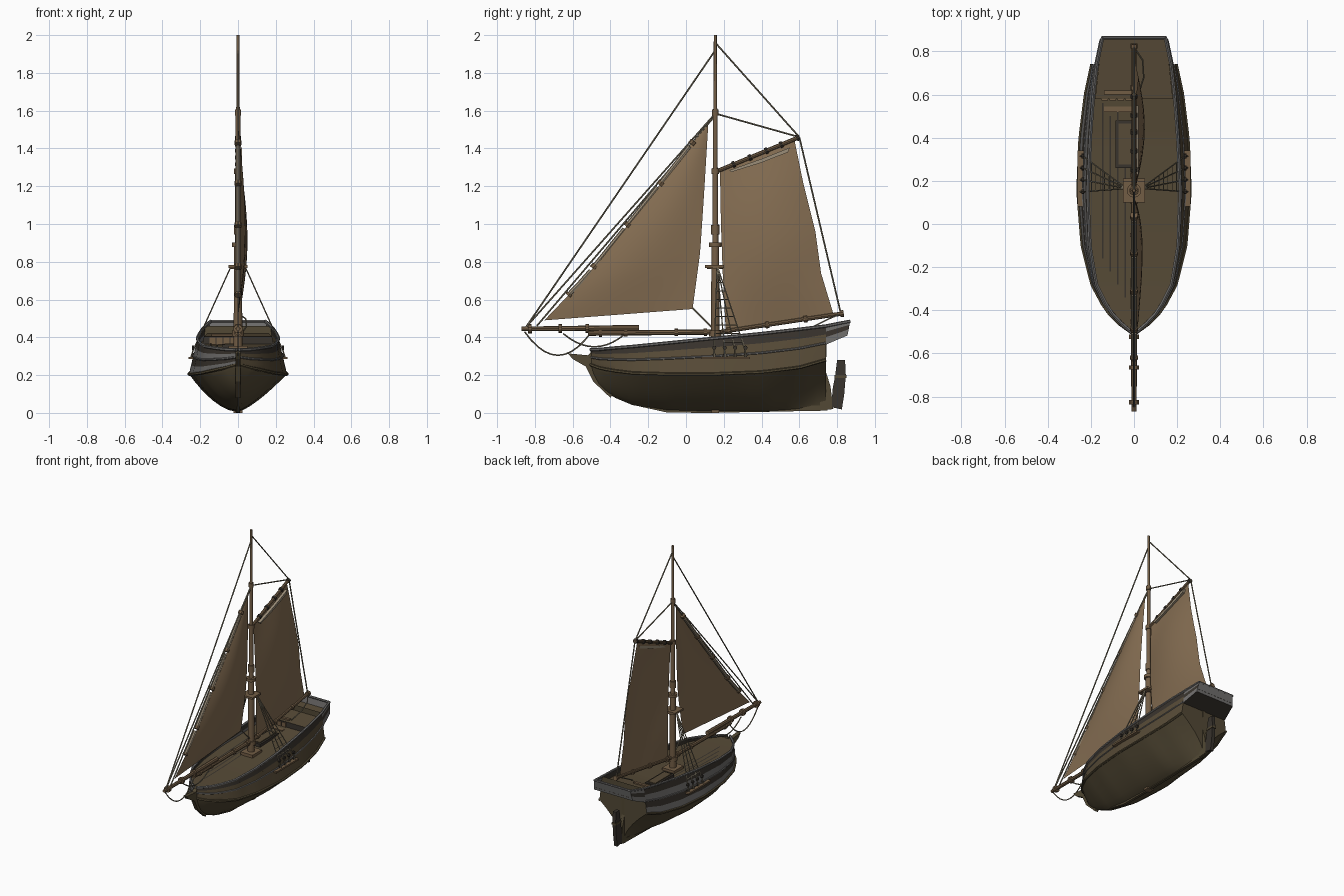
import bpy, bmesh, math
from mathutils import Vector

if "Cube" in bpy.data.objects:
    bpy.data.objects.remove(bpy.data.objects["Cube"])

def mat(name, r, g, b):
    m = bpy.data.materials.new(name)
    m.diffuse_color = (r, g, b, 1)
    m.use_nodes = True
    m.node_tree.nodes["Principled BSDF"].inputs["Base Color"].default_value = m.diffuse_color
    return m

HULL = mat("dark_olive_hull", .085, .066, .035)
DECK = mat("deck_brown", .095, .07, .038)
WOOD = mat("spar_wood", .17, .11, .06)
SAIL = mat("tan_sail", .235, .155, .085)
PALE = mat("pale_canvas", .33, .27, .19)
ROPE = mat("rope", .2, .175, .12)
GREY = mat("grey_plank", .16, .155, .15)
DARK = mat("dark_timber", .04, .033, .026)

def finish(name, bm, mats, smooth=True):
    bmesh.ops.recalc_face_normals(bm, faces=bm.faces)
    me = bpy.data.meshes.new(name)
    bm.to_mesh(me)
    bm.free()
    ob = bpy.data.objects.new(name, me)
    bpy.context.collection.objects.link(ob)
    for m in mats:
        me.materials.append(m)
    if smooth:
        bpy.ops.object.select_all(action='DESELECT')
        ob.select_set(True)
        bpy.context.view_layer.objects.active = ob
        bpy.ops.object.shade_smooth_by_angle(angle=math.radians(35))
    return ob

def loft(name, rows, mats, rule=lambda i, j: 0):
    """Skin a grid of points; rule gives the material of cell i, j."""
    bm = bmesh.new()
    g = [[bm.verts.new(p) for p in r] for r in rows]
    for i in range(len(g) - 1):
        for j in range(len(g[0]) - 1):
            f = bm.faces.new((g[i][j], g[i][j+1], g[i+1][j+1], g[i+1][j]))
            f.material_index = rule(i, j)
    return finish(name, bm, mats)

def add_tube(bm, pts, r, n):
    pts = [Vector(p) for p in pts]
    rs = r if isinstance(r, (list, tuple)) else [r] * len(pts)
    rings = []
    for i, p in enumerate(pts):
        t = (pts[min(i+1, len(pts)-1)] - pts[max(i-1, 0)]).normalized()
        a = t.cross(Vector((1, 0, 0) if abs(t.x) < .9 else (0, 0, 1))).normalized()
        b = t.cross(a)
        rings.append([bm.verts.new(p + rs[i] * (a * math.cos(k*math.tau/n) + b * math.sin(k*math.tau/n)))
                      for k in range(n)])
    for q, w in zip(rings, rings[1:]):
        for k in range(n):
            bm.faces.new((q[k], q[(k+1) % n], w[(k+1) % n], w[k]))
    bm.faces.new(rings[0])
    bm.faces.new(rings[-1][::-1])

def tubes(name, paths, r, m, n=6):
    bm = bmesh.new()
    for p in paths:
        add_tube(bm, p, r, n)
    return finish(name, bm, [m])

def plate(name, prof, x, t, m):
    """Extrude a (y, z) outline through thickness t about x."""
    bm = bmesh.new()
    f = bm.faces.new([bm.verts.new((x - t/2, y, z)) for y, z in prof])
    e = bmesh.ops.extrude_face_region(bm, geom=[f])
    bmesh.ops.translate(bm, vec=(t, 0, 0), verts=[v for v in e['geom'] if isinstance(v, bmesh.types.BMVert)])
    return finish(name, bm, [m], False)

def box(name, x0, x1, y0, y1, z0, z1, m):
    return plate(name, [(y0, z0), (y1, z0), (y1, z1), (y0, z1)], (x0+x1)/2, x1-x0, m)

def along(a, b, t):
    return tuple(p + (q - p) * t for p, q in zip(a, b))

def bands(name, a, b, ts, r, w, m):
    """Short collars around a spar running from a to b."""
    d = (Vector(b) - Vector(a)).normalized() * w / 2
    tubes(name, [[Vector(along(a, b, t)) - d, Vector(along(a, b, t)) + d] for t in ts], r, m, 10)

# Hull stations: y, wale half-width, keel z, wale z, rail z, rail half-width, section power, deck drop
ST = [(-.505, .008, .21, .255, .335, .008, 1, .01), (-.47, .06, .15, .24, .335, .05, .8, .012),
      (-.40, .13, .09, .225, .342, .115, .65, .02), (-.28, .195, .04, .21, .352, .175, .58, .03),
      (-.10, .24, .012, .205, .37, .205, .54, .045), (.15, .26, .005, .205, .395, .215, .55, .06),
      (.40, .25, .005, .215, .42, .203, .7, .075), (.60, .225, .01, .24, .443, .188, 1.1, .075),
      (.74, .195, .015, .28, .46, .172, 1.7, .075)]

def station(y):
    for a, b in zip(ST, ST[1:]):
        if y <= b[0]:
            return along(a, b, (y - a[0]) / (b[0] - a[0]))
    return ST[-1]

def hp(y, s, side):
    """Point on the hull: s 0..1 keel to wale, 1..2 wale to rail."""
    y, w, zk, zw, zr, r, p, d = station(y)
    if s <= 1:
        if side > 0:
            p = max(p, .75)  # right bilge is more veed
        return (side * w * s ** p, y, zk + (zw - zk) * s)
    return (side * (w + (r - w) * (s - 1)), y, zw + (zr - zw) * (s - 1))

YS = [-.505 + 1.245 * i / 28 for i in range(29)]
SS = [0, .05, .15, .3, .45, .6, .8, 1, 1.25, 1.5, 1.75, 2]
for side, nm in ((-1, "left"), (1, "right")):
    topside = (lambda i, j: 0 if j < 7 else (1, 2, 1, 2)[j-7]) if side < 0 else \
              (lambda i, j: 0 if j < 7 else (3, 3, 3, 2)[j-7])
    loft("hull_" + nm, [[hp(y, s, side) for s in SS] for y in YS], [HULL, GREY, DARK, WOOD if side < 0 else DECK], topside)
    for s, r, m, part in ((1, .009, HULL, "wale"), (1.5, .006, GREY, "rubbing_strake"), (2, .009, GREY, "cap_rail")):
        path = [hp(y, s, side) for y in YS]
        if s == 2:
            path.append((side * .145, .868, .485))
        tubes(part + "_" + nm, [path], r, m, 6)
    # overhanging stern quarter
    loft("stern_quarter_" + nm,
         [[along(a, b, t) for t in (0, .4, .7, 1)] for a, b in
          ((hp(.74, 1.45, side), hp(.74, 2, side)), ((side*.16, .855, .41), (side*.147, .87, .49)))],
         [GREY, DARK], lambda i, j: j % 2)
    # shroud channel with deadeyes
    box("channel_" + nm, min(side*.232, side*.262), max(side*.232, side*.262), .08, .34, .285, .297, WOOD)

# stern closing faces
loft("hull_transom", [[hp(.74, s, -1) for s in SS], [hp(.74, s, 1) for s in SS]], [HULL])
loft("counter_underside", [[hp(.74, 1.45, -1), hp(.74, 1.45, 1)], [(-.16, .855, .41), (.16, .855, .41)]], [DARK])
loft("stern_board", [[(-.16, .855, .41), (.16, .855, .41)], [(-.147, .87, .49), (.147, .87, .49)]], [GREY])
tubes("taffrail", [[(-.148, .864, .485), (.148, .864, .485)]], .008, GREY)

# deck
def deck_z(y):
    q = station(y)
    return q[4] - q[7]

def deck_pt(y, side):
    q = station(y)
    return hp(y, 2 - q[7] / (q[4] - q[3]), side)

loft("deck", [[along(deck_pt(y, -1), deck_pt(y, 1), t) for t in (0, .5, 1)] for y in YS], [DECK])
loft("stern_deck", [[(-.18, .58, .405), (.18, .58, .405)], [(-.15, .86, .43), (.15, .86, .43)]], [DECK])
loft("quarterdeck_front", [[(-.19, .58, .355), (.19, .58, .355)], [(-.18, .58, .405), (.18, .58, .405)]], [DARK])
for i in range(4):
    box("bulkhead_panel", -.15 + i*.037, -.12 + i*.037, .573, .58, .366, .398, WOOD)
for i in range(4):
    x = -.04 - .035 * i
    loft("deck_seam", [[(x + k, y, deck_z(y) + .003) for k in (-.004, .004)]
                       for y in [-.34 + .06*i + t * .09 for t in range(10 - i // 2)]], [DARK])
box("hatch_coaming", -.085, .0, .26, .48, .33, .362, DARK)
box("hatch_cover", -.072, -.013, .275, .465, .34, .368, DECK)
box("deck_beam_fore", -.14, 0, .52, .545, .34, .366, WOOD)
box("deck_beam_aft", -.14, 0, .60, .62, .40, .418, WOOD)
box("mast_step", -.05, .05, .10, .21, .32, .355, WOOD)

# keel, stem, sternpost, rudder
plate("keel", [(-.25, .035), (-.1, .002), (.1, 0), (.75, .012), (.74, .04), (-.1, .03)], 0, .02, HULL)
plate("keel_block", [(.135, 0), (.175, 0), (.175, .065), (.135, .065)], .0, .05, WOOD)
plate("stem_beak", [(-.625, .315), (-.6, .285), (-.53, .245), (-.49, .165), (-.4, .08), (-.38, .11),
                    (-.46, .2), (-.48, .335), (-.5, .325), (-.52, .305)], 0, .028, HULL)
plate("sternpost", [(.71, .015), (.78, .02), (.765, .14), (.74, .22), (.745, .37), (.71, .37)], 0, .025, HULL)
plate("rudder", [(.772, .03), (.825, .018), (.838, .1), (.846, .2), (.842, .28), (.8, .28), (.79, .2), (.775, .12)], 0, .026, DARK)
plate("rudder_strap", [(.785, .185), (.85, .185), (.85, .2), (.785, .2)], 0, .034, HULL)

# mast and collars
M = .155
tubes("mast", [[(0, M, z) for z in (.32, .6, .88, .9, 1.28, 1.3, 1.6, 1.62, 2)]],
      [.024, .022, .02, .016, .015, .013, .012, .009, .008], WOOD, 12)
for z, r, h in ((.42, .032, .03), (.77, .045, .016), (.89, .033, .022), (.97, .022, .05), (1.28, .021, .03), (1.59, .017, .03)):
    tubes("mast_collar", [[(0, M, z - h/2), (0, M, z + h/2)]], r, WOOD, 12)
box("crosstree", -.05, .05, .1, .2, .768, .782, WOOD)

# spars
B0, B1 = (0, .16, .425), (0, .835, .527)
G0, G1 = (0, .165, 1.28), (0, .6, 1.46)
S0, S1 = (0, -.87, .445), (0, -.25, .45)
tubes("boom", [[B0, B1]], .011, WOOD, 8)
tubes("gaff", [[G0, G1]], .011, WOOD, 8)
tubes("jib_boom", [[S0, S1]], [.012, .016], WOOD, 8)
tubes("bowsprit", [[(0, -.52, .422), (0, .15, .428)]], .014, WOOD, 8)
bands("boom_bands", B0, B1, (.1, .4, .7, .985), .018, .02, WOOD)
bands("gaff_bands", G0, G1, (.2, .4, .6, .78, .98), .017, .016, DARK)
bands("jib_boom_bands", S0, S1, (.07, .33, .56), .024, .02, WOOD)
bands("bowsprit_bands", (0, -.52, .422), (0, .15, .428), (.1, .3, .7, .93), .02, .018, WOOD)

# sails: a bellied grid between a front edge and a rear edge
def edge(pts, v):
    f = v * (len(pts) - 1)
    i = min(int(f), len(pts) - 2)
    return along(pts[i], pts[i+1], f - i)

def sail(name, front, rear, belly):
    rows = []
    for j in range(17):
        a, b = edge(front, j/16), edge(rear, j/16)
        rows.append([])
        for i in range(11):
            y, z = along(a, b, i/10)
            rows[-1].append((belly * math.sin(math.pi * j/16) * math.sin(math.pi * (.08 + .8 * i/10)), y, z))
    loft(name, rows, [SAIL])

sail("mainsail", [(.21, .44), (.195, .72), (.185, 1.0), (.18, 1.275)],
     [(.78, .525), (.715, .74), (.685, .96), (.62, 1.22), (.575, 1.44)], .05)
LUFF = [(-.75, .49), (-.53, .72), (-.2, 1.13), (.112, 1.53)]
sail("jib", LUFF, [(.035, .55), (.075, .85), (.095, 1.15), (.118, 1.53)], .04)
tubes("jib_furl", [[(0, *edge(LUFF, .2 + k*.18 + t)) for t in (0, .08, .16)] for k in range(4)], .013, PALE, 8)
tubes("jib_lashings", [[(0, *edge(LUFF, .19 + k*.18)), (0, *edge(LUFF, .205 + k*.18))] for k in range(5)], .019, WOOD, 8)
plate("gaff_canvas_roll", [(.23, 1.285), (.4, 1.345), (.55, 1.405), (.54, 1.38), (.4, 1.325), (.24, 1.275)], .012, .02, PALE)

# standing and running rigging
tubes("stays", [[(0, -.85, .45), (0, M, 1.92)], [(0, -.85, .45), (0, M, 1.585)], [(0, -.79, .46), (0, M, 1.575)],
                [(0, M, 1.96), G1], [(0, M, 1.585), G1], [G1, (0, .82, .525)], [(0, .035, .555), (0, .15, .44)]], .0045, ROPE)

def sag(y0, y1, z, d):
    return [(0, y0 + (y1-y0)*t/10, z - d * (1 - (t/5 - 1)**2)) for t in range(11)]

tubes("bow_ropes", [sag(-.855, -.5, .43, .125), sag(-.65, -.32, .42, .07)], .004, ROPE)
tubes("mainsheet", [[(.0, .82, .525), (.04, .76, .5), (.045, .68, .46), (.02, .6, .42)]], .004, ROPE)

# shrouds, ratlines and deadeyes on both sides
for side in (-1, 1):
    sh = [((side*.035, .165, .78), (side*.238, .15 + .055*k, .33)) for k in range(4)]
    tubes("shrouds", [list(p) for p in sh], .0035, ROPE, 5)
    tubes("ratlines", [[along(*p, t) for p in sh] for t in (.2, .3, .4, .5, .6, .7, .8, .9)], .002, ROPE, 4)
    tubes("deadeyes", [[(b[0] - .006, b[1], z), (b[0] + .006, b[1], z)] for a, b in sh for z in (.345, .305)], .011, DARK, 8)
    tubes("lanyards", [[b, (side*.25, b[1], .29)] for a, b in sh], .004, ROPE, 5)
